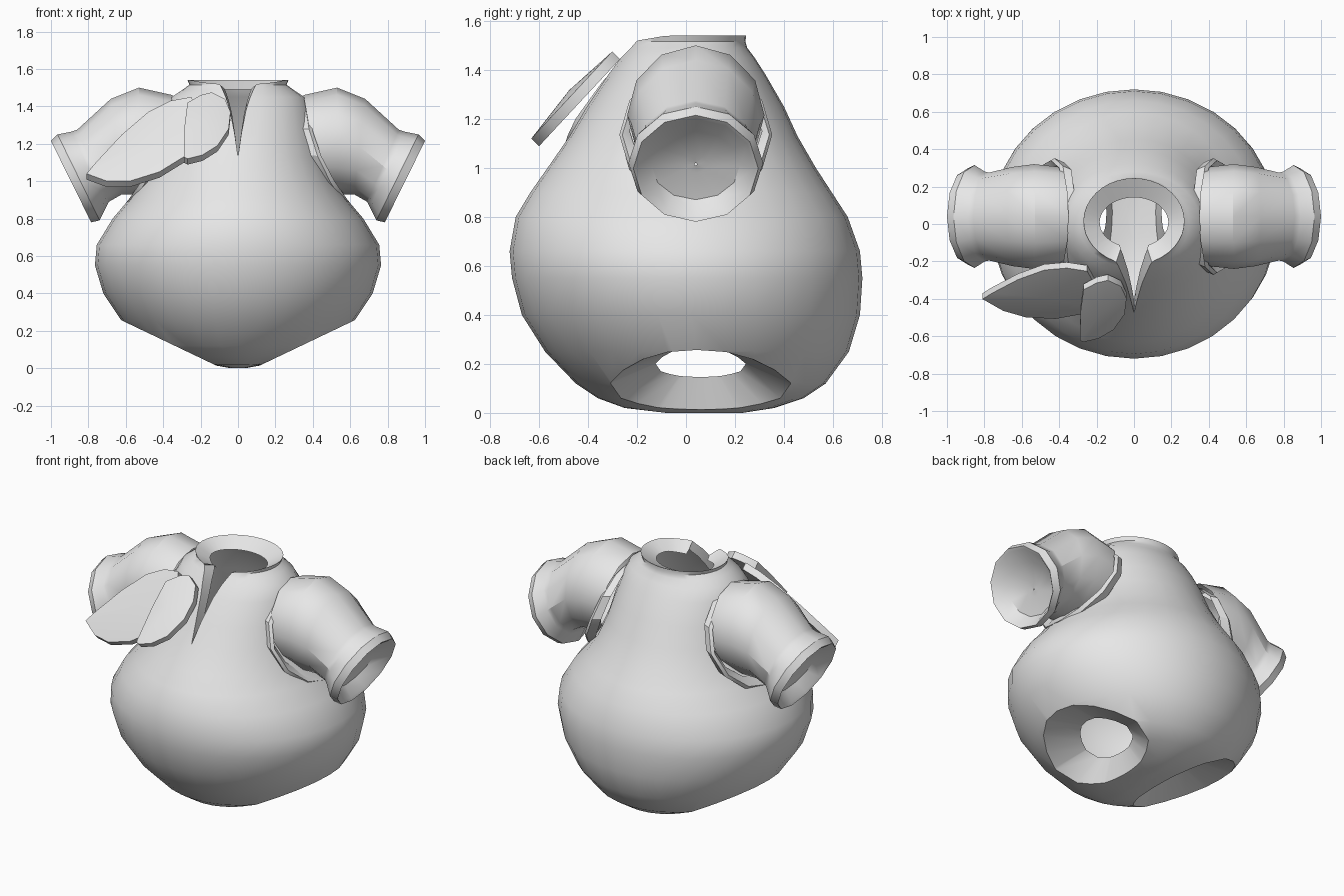
import bpy, bmesh
from math import sin, cos, pi, radians
from mathutils import Vector

if "Cube" in bpy.data.objects:
    bpy.data.objects.remove(bpy.data.objects["Cube"])

grey = bpy.data.materials.new("plain grey")
grey.use_nodes = True
colour = (0.8, 0.8, 0.8, 1)
grey.diffuse_color = colour
grey.node_tree.nodes["Principled BSDF"].inputs["Base Color"].default_value = colour


def finish(bm, name, angle=40):
    """Turn a bmesh into a shaded, coloured object."""
    bmesh.ops.recalc_face_normals(bm, faces=bm.faces)
    mesh = bpy.data.meshes.new(name)
    bm.to_mesh(mesh)
    bm.free()
    mesh.materials.append(grey)
    obj = bpy.data.objects.new(name, mesh)
    bpy.context.collection.objects.link(obj)
    bpy.ops.object.select_all(action='DESELECT')
    obj.select_set(True)
    bpy.context.view_layer.objects.active = obj
    bpy.ops.object.shade_smooth_by_angle(angle=radians(angle))
    return obj


def bridge(bm, rings):
    """Skin neighbouring rows of vertices with quads."""
    for low, high in zip(rings, rings[1:]):
        for i in range(len(low) - 1):
            bm.faces.new((low[i], low[i + 1], high[i + 1], high[i]))


def extrude_rim(bm, edges, move):
    """Extrude boundary edges and place each new vertex with move()."""
    made = bmesh.ops.extrude_edge_only(bm, edges=edges)["geom"]
    for v in made:
        if isinstance(v, bmesh.types.BMVert):
            v.co = move(v.co)


# Pear-shaped body: height, half width, front y, back y
profile = [
    (0, .04, -.08, .23), (.02, .15, -.25, .36), (.06, .34, -.36, .48),
    (.12, .49, -.45, .57), (.25, .62, -.575, .665), (.4, .72, -.67, .71),
    (.55, .765, -.71, .72), (.66, .755, -.72, .71), (.8, .67, -.695, .66),
    (.9, .585, -.635, .595), (1, .52, -.565, .53), (1.13, .465, -.475, .455),
    (1.25, .43, -.405, .4), (1.38, .39, -.32, .325), (1.45, .355, -.27, .28),
    (1.49, .295, -.235, .25), (1.515, .26, -.22, .243), (1.54, .27, -.215, .245),
]
COLUMNS = 32
SLIT_LOW = 1.13
bm = bmesh.new()
rings = []
for z, half, front, back in profile:
    # The slit widens upwards into rounded lapels
    rise = max(0, z - SLIT_LOW)
    gap = (rise * .14 + 2 * rise ** 4) / half
    ring = []
    for i in range(COLUMNS + 1):
        a = -pi / 2 + gap + (2 * pi - 2 * gap) * i / COLUMNS
        y = (front + back) / 2 + (back - front) / 2 * sin(a)
        # The neckline dips towards the front
        dip = .17 * max(0, -y - .08) if z > 1.53 else 0
        ring.append(bm.verts.new((half * cos(a), y, z - dip)))
    rings.append(ring)
bridge(bm, rings)
bm.faces.new(rings[0][:-1])
bmesh.ops.remove_doubles(bm, verts=bm.verts, dist=.0005)


# Collar and chest slit turned inwards
def turn_in(p):
    if p.z > 1.516:
        return Vector((p.x * .68, p.y * .58, p.z - .05))
    return Vector((p.x * .75, p.y + .07, p.z - .02))


extrude_rim(bm, [e for e in bm.edges if e.is_boundary and e.verts[0].co.z > 1], turn_in)

# Leg openings: flat cuts with funnels leading inside
for side in (-1, 1):
    bmesh.ops.bisect_plane(
        bm, geom=bm.verts[:] + bm.edges[:] + bm.faces[:], dist=.0001,
        plane_co=(side * .38, 0, .14), plane_no=(side * .43, 0, -.9),
        clear_outer=True)
    outer = Vector((side * .38, .06, .14))
    inner = Vector((side * .28, .06, .21))
    edges = [e for e in bm.edges if e.is_boundary
             and all(v.co.z < .5 and v.co.x * side > .02 for v in e.verts)]
    extrude_rim(bm, edges, lambda p: inner + (p - outer) * .5)
finish(bm, "body")


def tube(name, sections, side, bow=0, sides=12):
    """Loft tilted ovals: top x, top z, bottom x, bottom z, half depth."""
    bm = bmesh.new()
    rows = []
    for tx, tz, bx, bz, depth in sections:
        top, bottom = Vector((tx, 0, tz)), Vector((bx, 0, bz))
        mid, arm = (top + bottom) / 2, (top - bottom) / 2
        row = []
        for i in range(sides):
            a = 2 * pi * i / sides
            p = mid + arm * cos(a) + Vector((-bow * sin(a) ** 2, .04 + depth * sin(a), 0))
            row.append(bm.verts.new((p.x * side, p.y, p.z)))
        rows.append(row + row[:1])
    bridge(bm, rows)
    return finish(bm, name, 32)


# Puffed sleeve, flared cuff, and the shallow dish closing the cuff
sleeve = [
    (.35, 1.46, .44, .95, .265), (.53, 1.5, .54, .93, .28),
    (.68, 1.44, .62, .93, .265), (.86, 1.275, .69, .89, .235),
    (.89, 1.265, .705, .86, .24), (.965, 1.25, .74, .79, .275),
    (1, 1.215, .785, .78, .255), (.985, 1.2, .78, .8, .242),
    (.9, 1.15, .74, .87, .18), (.82, 1.05, .78, .98, .05), (.8, 1.02, .8, 1.01, .005),
]
armhole = [(.32, 1.42, .53, .86, .29), (.36, 1.42, .59, .85, .312),
           (.38, 1.4, .61, .87, .3), (.37, 1.38, .56, .92, .27)]
for side, label in ((1, "left"), (-1, "right")):
    tube(label + "_sleeve", sleeve, side)
    tube(label + "_armhole_rim", armhole, side, bow=.05)


def leaf(name, outline, depth_at, thick=.045):
    """Slanted plate with a slightly domed front."""
    bm = bmesh.new()
    front = [bm.verts.new((x, depth_at(x, z), z)) for x, z in outline]
    back = [bm.verts.new(v.co + Vector((0, thick * .7, -thick * .7))) for v in front]
    centre = sum((v.co for v in front), Vector()) / len(front)
    peak = bm.verts.new(centre + Vector((0, -.015, .015)))
    bridge(bm, [front + front[:1], back + back[:1]])
    for i, v in enumerate(front):
        bm.faces.new((front[i - 1], v, peak))
    bm.faces.new(back)
    finish(bm, name)


# Two chest leaves
leaf("long_leaf",
     [(-.81, 1.04), (-.76, 1.1), (-.62, 1.25), (-.48, 1.37), (-.36, 1.43), (-.25, 1.45),
      (-.2, 1.35), (-.22, 1.2), (-.29, 1.13), (-.42, 1.05), (-.58, 1), (-.7, 1)],
     lambda x, z: -.56 + .76 * (z - 1.03) - .29 * (x + .29))
leaf("short_leaf",
     [(-.29, 1.13), (-.285, 1.3), (-.27, 1.42), (-.2, 1.46), (-.14, 1.475), (-.07, 1.44),
      (-.04, 1.37), (-.05, 1.28), (-.11, 1.19), (-.19, 1.14), (-.27, 1.12)],
     lambda x, z: -.65 + .93 * (z - 1.1))
